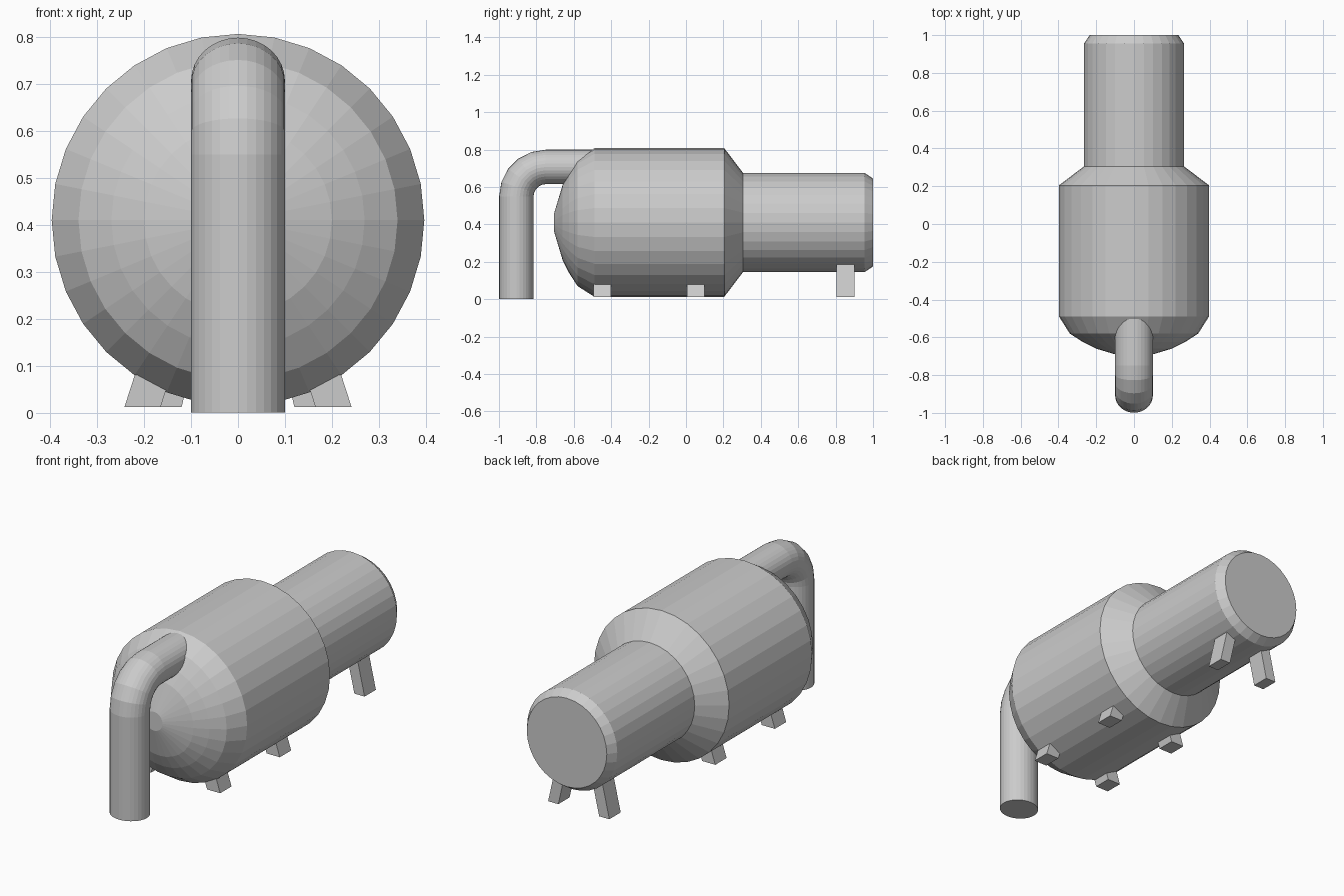
import bpy
from math import sin, cos, pi

if "Cube" in bpy.data.objects:
    bpy.data.objects.remove(bpy.data.objects["Cube"])

SIDES = 32
AXIS_Z = 0.41


def make(name, verts, faces):
    mesh = bpy.data.meshes.new(name)
    mesh.from_pydata(verts, [], faces)
    mesh.update()
    obj = bpy.data.objects.new(name, mesh)
    bpy.context.collection.objects.link(obj)
    return obj


def skin(name, rings):
    """Join consecutive rings with quads and cap both ends."""
    n = len(rings[0])
    verts = [v for ring in rings for v in ring]
    faces = [tuple(range(n))[::-1]]
    for r in range(len(rings) - 1):
        for i in range(n):
            j = (i + 1) % n
            faces.append((r * n + i, r * n + j, (r + 1) * n + j, (r + 1) * n + i))
    faces.append(tuple(range((len(rings) - 1) * n, len(rings) * n)))
    return make(name, verts, faces)


def lathe_y(name, profile):
    """Revolve (y, radius) points about the long axis."""
    return skin(name, [[(r * sin(2 * pi * i / SIDES), y, AXIS_Z + r * cos(2 * pi * i / SIDES))
                        for i in range(SIDES)] for y, r in profile])


# Tank with domed front, tapered shoulder and narrower rear cylinder
lathe_y("tank_body", [(-0.705, 0.05), (-0.66, 0.20), (-0.625, 0.27), (-0.58, 0.34),
                      (-0.49, 0.397), (0.205, 0.397), (0.305, 0.265),
                      (0.955, 0.265), (1.0, 0.235)])

# Bent outlet pipe: path points as (y, z, angle of travel from vertical)
BEND_Y, BEND_Z, BEND_R, STEPS = -0.75, 0.55, 0.157, 5
path = [(BEND_Y - BEND_R, 0.0, 0.0)]
for k in range(STEPS + 1):
    a = pi / 2 * k / STEPS
    path.append((BEND_Y - BEND_R * cos(a), BEND_Z + BEND_R * sin(a), a))
path.append((-0.42, BEND_Z + BEND_R, pi / 2))
rings = []
for y, z, a in path:
    ring = []
    for i in range(SIDES):
        t = 2 * pi * i / SIDES
        side, out = 0.1 * cos(t), 0.092 * sin(t)
        ring.append((side, y + out * cos(a), z - out * sin(a)))
    rings.append(ring)
skin("outlet_pipe", rings)


# Splayed feet, mirrored left and right
def foot(name, y0, y1, x_in, x_out, lean, top):
    for label, s in (("right", 1), ("left", -1)):
        section = [(x_in, 0.012), (x_out, 0.012), (x_out - lean, top), (x_in - lean, top)]
        ends = [[(s * x, y, z) for x, z in section] for y in (y0, y1)]
        if s > 0:
            ends.reverse()
        skin(f"{name}_{label}", ends)


foot("front_foot", -0.495, -0.40, 0.165, 0.242, 0.022, 0.08)
foot("middle_foot", 0.005, 0.10, 0.165, 0.242, 0.022, 0.08)
foot("rear_leg", 0.805, 0.90, 0.12, 0.18, 0.04, 0.187)
